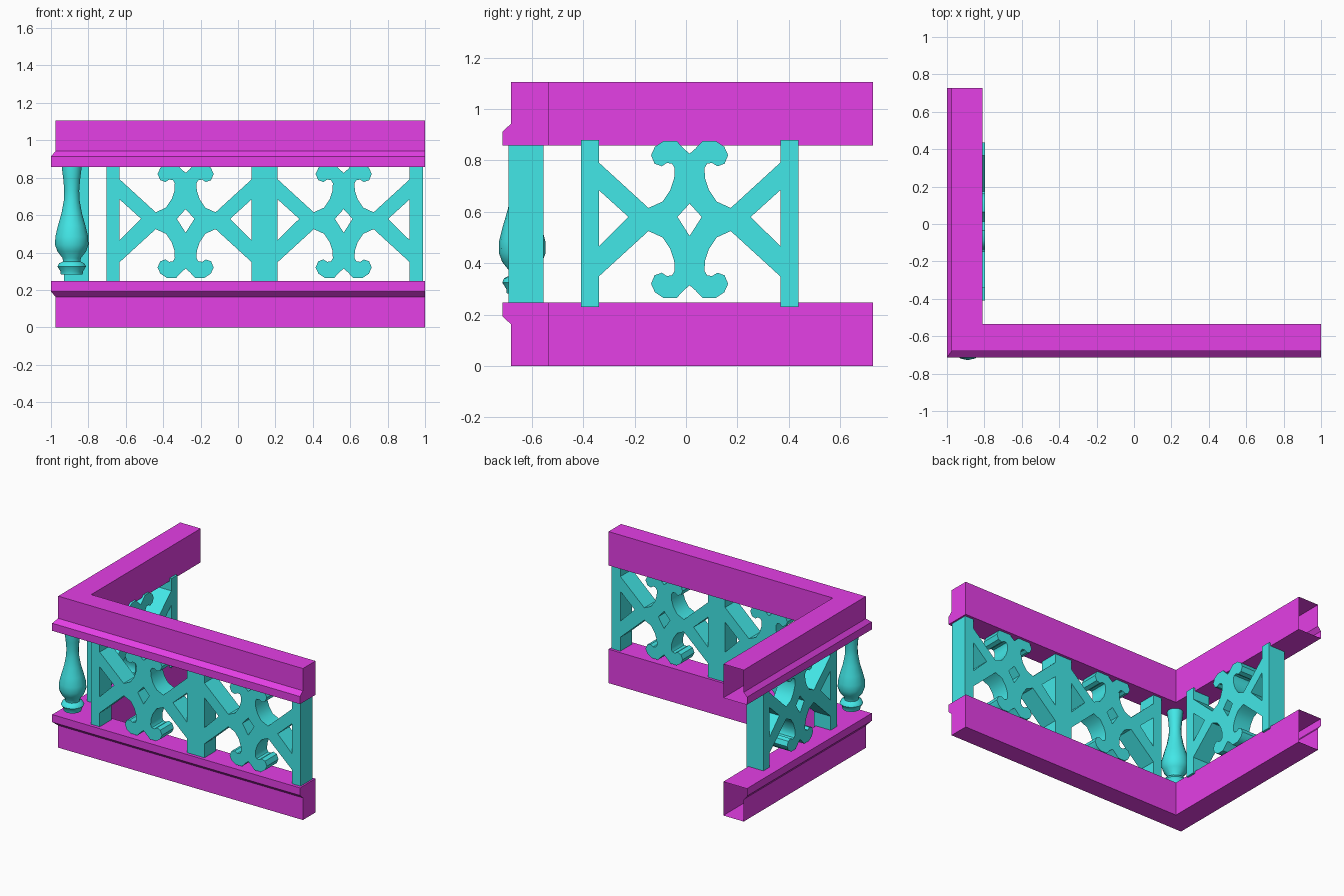
import bpy, bmesh
from math import pi, sin, cos, radians
from mathutils import Matrix

if "Cube" in bpy.data.objects:
    bpy.data.objects.remove(bpy.data.objects["Cube"])


def material(name, color):
    m = bpy.data.materials.new(name)
    m.diffuse_color = color
    m.use_nodes = True
    m.node_tree.nodes["Principled BSDF"].inputs["Base Color"].default_value = m.diffuse_color
    return m


MAGENTA = material("magenta", (0.78, 0.05, 0.79, 1))
TEAL = material("teal", (0.055, 0.8, 0.8, 1))


def finish(name, bm, mat, smooth=None):
    me = bpy.data.meshes.new(name)
    bmesh.ops.recalc_face_normals(bm, faces=bm.faces[:])
    bm.to_mesh(me)
    bm.free()
    ob = bpy.data.objects.new(name, me)
    bpy.context.collection.objects.link(ob)
    me.materials.append(mat)
    if smooth:
        bpy.ops.object.select_all(action='DESELECT')
        ob.select_set(True)
        bpy.context.view_layer.objects.active = ob
        bpy.ops.object.shade_smooth_by_angle(angle=radians(smooth))
    return ob


# L-shaped hollow rails: (x of left run, y of front run, height from lip side)
PROFILE = [(-0.81, -0.535, 0), (-1.0, -0.713, 0), (-1.0, -0.713, 0.055),
           (-0.975, -0.68, 0.085), (-0.975, -0.68, 0.247), (-0.81, -0.535, 0.247)]


def rail(name, z0, sign):
    bm = bmesh.new()
    rings = []
    for end in range(3):
        rings.append([bm.verts.new((1.0 if end == 2 else x,
                                    0.727 if end == 0 else y,
                                    z0 + sign * h)) for x, y, h in PROFILE])
    for a, b in zip(rings, rings[1:]):
        for i in range(len(a)):
            j = (i + 1) % len(a)
            bm.faces.new((a[i], a[j], b[j], b[i]))
    bm.faces.new(rings[2])            # right end closed, back end left open
    finish(name, bm, MAGENTA)


rail("bottom_rail", 0.25 - 0.003, -1)
rail("top_rail", 0.858, 1)

# Fretwork panel: upper left quarter of the outline, mirrored both ways
QUARTER = [(-0.36, 0.228), (-0.16, 0.045), (-0.105, 0.07), (-0.075, 0.115),
           (-0.06, 0.16), (-0.058, 0.2), (-0.068, 0.217), (-0.088, 0.22),
           (-0.108, 0.207), (-0.136, 0.217), (-0.15, 0.25), (-0.135, 0.283),
           (-0.102, 0.305), (-0.05, 0.305), (-0.022, 0.275), (0, 0.256)]
top = QUARTER + [(-x, z) for x, z in reversed(QUARTER[:-1])]
OUTLINE = top + [(x, -z) for x, z in reversed(top)]
TRI = [(-0.354, 0.115), (-0.238, 0.01), (-0.354, -0.105)]
HOLES = [TRI, [(-x, z) for x, z in TRI],
         [(-0.047, 0.01), (0, 0.062), (0.047, 0.01), (0, -0.064)]]
DEPTH = 0.135
ZC = 0.57


def fretwork_mesh():
    cu = bpy.data.curves.new("fretwork", 'CURVE')
    cu.dimensions = '2D'
    cu.fill_mode = 'BOTH'
    cu.extrude = DEPTH / 2
    for pts in [OUTLINE] + HOLES:
        s = cu.splines.new('POLY')
        s.points.add(len(pts) - 1)
        for p, (x, z) in zip(s.points, pts):
            p.co = (x, z, 0, 1)
        s.use_cyclic_u = True
    tmp = bpy.data.objects.new("fretwork_tmp", cu)
    bpy.context.collection.objects.link(tmp)
    me = bpy.data.meshes.new_from_object(
        tmp.evaluated_get(bpy.context.evaluated_depsgraph_get()))
    bpy.data.objects.remove(tmp)
    return me


FRET = fretwork_mesh()


def panel(name, x, y, turn):
    place = Matrix.Translation((x, y, 0)) @ Matrix.Rotation(turn, 4, 'Z')
    bm = bmesh.new()
    bm.from_mesh(FRET)
    bmesh.ops.remove_doubles(bm, verts=bm.verts[:], dist=1e-4)
    bm.transform(place @ Matrix.Translation((0, 0, ZC)) @ Matrix.Rotation(pi / 2, 4, 'X'))
    finish(name + "_fretwork", bm, TEAL, 40)
    # side posts
    for side, label in ((-1, "left"), (1, "right")):
        bm = bmesh.new()
        bmesh.ops.create_cube(bm, size=1, matrix=place
                              @ Matrix.Translation((side * 0.388, 0, 0.555))
                              @ Matrix.Diagonal((0.07, DEPTH, 0.65, 1)))
        finish(f"{name}_{label}_post", bm, TEAL)


panel("front_panel_a", -0.28, -0.622, 0)
panel("front_panel_b", 0.565, -0.622, 0)
panel("left_panel", -0.863, 0.014, pi / 2)

# Turned corner baluster
TURNING = [(0.06, 0.283), (0.062, 0.30), (0.078, 0.325), (0.07, 0.342), (0.048, 0.352),
           (0.05, 0.37), (0.078, 0.405), (0.091, 0.44), (0.09, 0.485), (0.075, 0.545),
           (0.056, 0.61), (0.043, 0.68), (0.041, 0.73), (0.046, 0.79), (0.053, 0.845),
           (0.053, 0.87)]
SIDES = 14
bm = bmesh.new()
rings = [[bm.verts.new((-0.889 + r * sin(2 * pi * i / SIDES),
                        -0.637 - r * cos(2 * pi * i / SIDES), z))
          for i in range(SIDES)] for r, z in TURNING]
for a, b in zip(rings, rings[1:]):
    for i in range(SIDES):
        j = (i + 1) % SIDES
        bm.faces.new((a[i], a[j], b[j], b[i]))
bm.faces.new(rings[0])
bm.faces.new(rings[-1])
finish("corner_baluster", bm, TEAL, 50)
